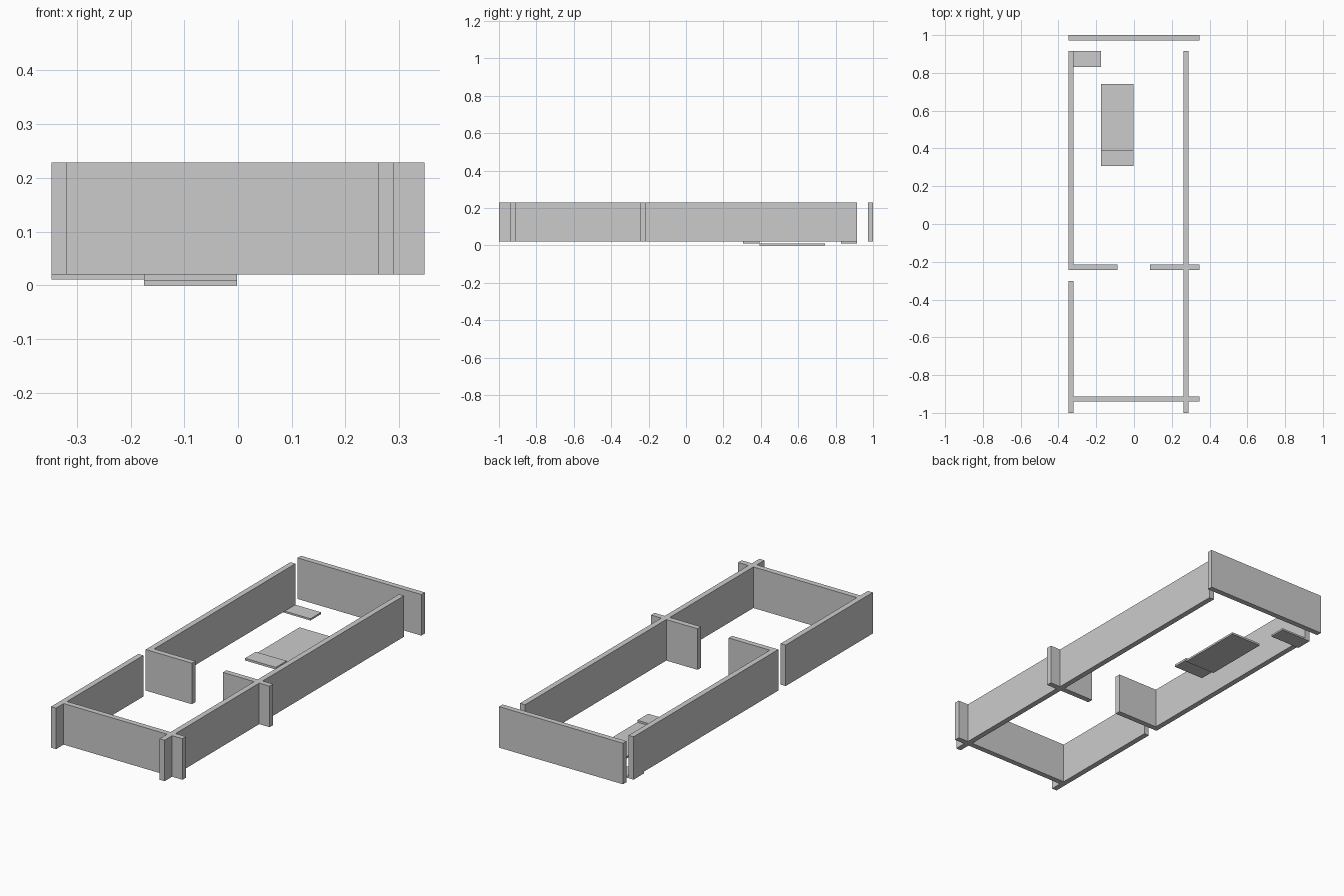
import bpy

if "Cube" in bpy.data.objects:
    bpy.data.objects.remove(bpy.data.objects["Cube"])


def box(name, x0, x1, y0, y1, z0, z1):
    """Add a flat-faced box between the given bounds."""
    bpy.ops.mesh.primitive_cube_add(
        size=1, location=((x0 + x1) / 2, (y0 + y1) / 2, (z0 + z1) / 2))
    ob = bpy.context.object
    ob.name = name
    ob.scale = (x1 - x0, y1 - y0, z1 - z0)
    bpy.ops.object.transform_apply(location=False, rotation=False, scale=True)
    return ob


W = 0.347               # half width of the plan
T = 0.028               # wall thickness
Z0, Z1 = 0.02, 0.228    # wall bottom and top

# Walls running front to back: name, left edge, start, end
for name, x, y0, y1 in [
    ("left_wall_back", -W, -0.243, 0.915),
    ("left_wall_front", -W, -1.0, -0.302),
    ("right_wall", 0.261, -1.0, 0.915),
]:
    box(name, x, x + T, y0, y1, Z0, Z1)

# Walls running side to side: name, front edge, start, end
for name, y, x0, x1 in [
    ("back_wall", 0.972, -W, W),
    ("partition_left", -0.243, -W + T, -0.088),
    ("partition_right", -0.243, 0.086, W),
    ("front_wall", -0.94, -W + T, W),
]:
    box(name, x0, x1, y, y + T, Z0, Z1)

# Thin floor panels
box("corner_panel", -W, -0.175, 0.83, 0.915, 0.011, 0.02)
box("bed_panel", -0.175, -0.002, 0.392, 0.742, 0.0, 0.010)
box("bed_end_panel", -0.175, -0.002, 0.306, 0.392, 0.009, 0.02)
